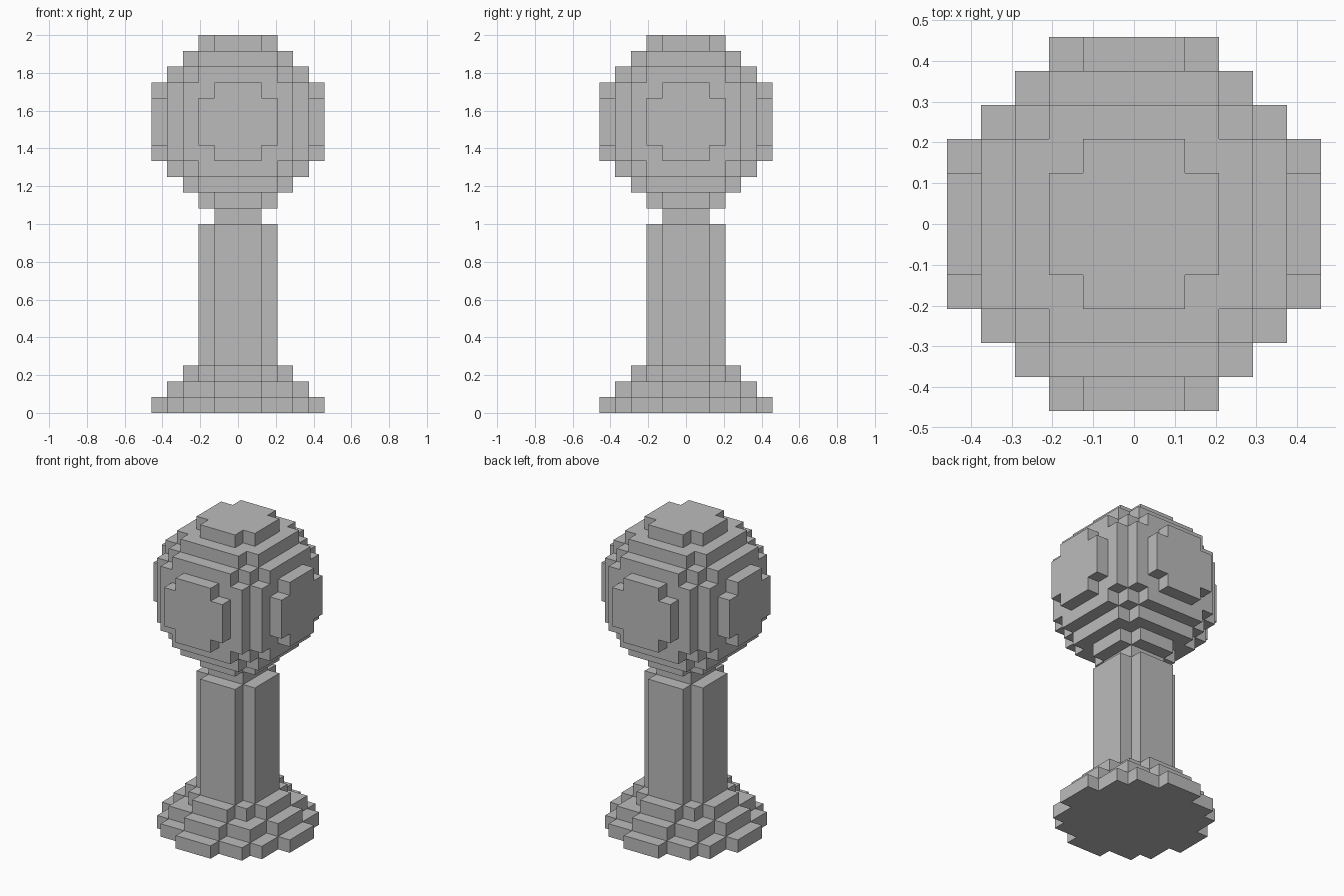
import bpy, bmesh, math
from mathutils import Vector

if "Cube" in bpy.data.objects:
    bpy.data.objects.remove(bpy.data.objects["Cube"])

U = 2 / 24          # block size: the model is 24 blocks tall
R = range(-5, 6)


def disc(limit, layers):
    """Blocks of a round slab: x^2 + y^2 <= limit, repeated over layers."""
    return {(x, y, z) for x in R for y in R for z in layers
            if x * x + y * y <= limit}


# Blocks of each part
parts = {
    # three shrinking steps
    "stepped_base": disc(26, [0]) | disc(18, [1]) | disc(10, [2]),
    # shaft with notched corners
    "column": disc(5, range(3, 12)),
    # square neck
    "neck": disc(2, [12]),
    # blocky ball, 11 blocks across
    "ball": {(x, y, z + 18) for x in R for y in R for z in R
             if x * x + y * y + z * z <= 5.5 ** 2},
}
solid = set().union(*parts.values())

grey = bpy.data.materials.new("light_grey")
grey.diffuse_color = (0.5, 0.5, 0.5, 1)
grey.use_nodes = True
grey.node_tree.nodes["Principled BSDF"].inputs["Base Color"].default_value = grey.diffuse_color


def build(name, cells):
    """Outer skin of the blocks, with flat areas joined."""
    bm = bmesh.new()
    for c in cells:
        centre = Vector((c[0], c[1], c[2] + 0.5))
        for axis in range(3):
            for s in (-1, 1):
                n = Vector((0, 0, 0))
                n[axis] = s
                if tuple(int(c[i] + n[i]) for i in range(3)) in solid:
                    continue
                u = Vector((0, 0, 0))
                u[(axis + 1) % 3] = 1
                v = n.cross(u)
                corners = [centre + (n + a * u + b * v) / 2
                           for a, b in ((-1, -1), (1, -1), (1, 1), (-1, 1))]
                bm.faces.new([bm.verts.new(p * U) for p in corners])
    bmesh.ops.remove_doubles(bm, verts=bm.verts, dist=1e-4)
    bmesh.ops.dissolve_limit(bm, angle_limit=math.radians(1),
                             verts=bm.verts, edges=bm.edges)
    mesh = bpy.data.meshes.new(name)
    bm.to_mesh(mesh)
    bm.free()
    mesh.materials.append(grey)
    bpy.context.collection.objects.link(bpy.data.objects.new(name, mesh))


for name, cells in parts.items():
    build(name, cells)
